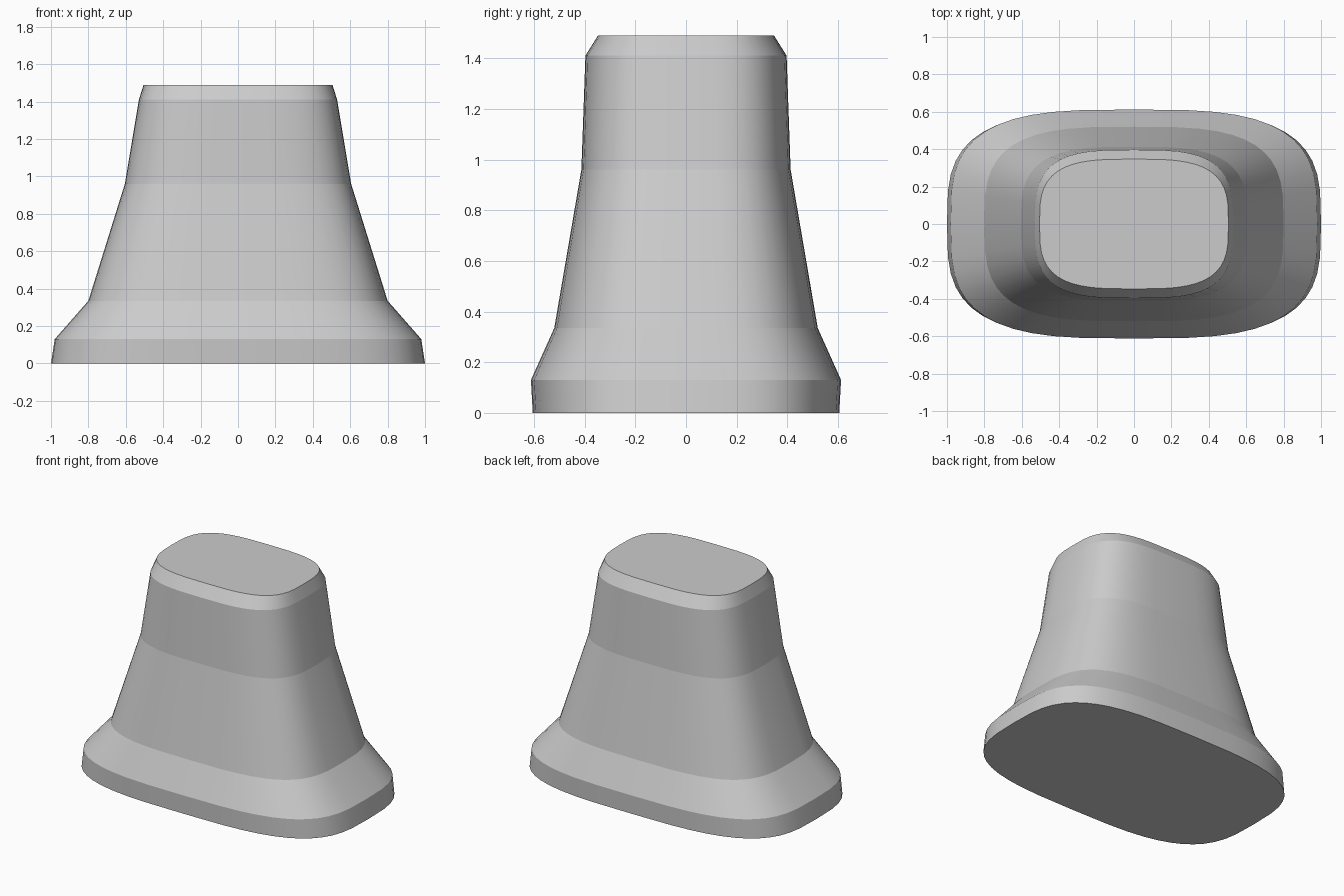
import bpy
import bmesh
from math import cos, sin, pi, copysign

cube = bpy.data.objects.get("Cube")
if cube:
    bpy.data.objects.remove(cube, do_unlink=True)

SIDES = 48
ROUNDNESS = 3.3

# Profile rings from the foot to the top: height, half width, half depth
RINGS = [
    (0.0, 1.0, 0.605),
    (0.13, 0.98, 0.612),
    (0.335, 0.8, 0.52),
    (0.96, 0.605, 0.413),
    (1.41, 0.53, 0.397),
    (1.49, 0.505, 0.347),
]


def rounded(value):
    return copysign(abs(value) ** (2 / ROUNDNESS), value)


def ring_verts(bm, z, half_x, half_y):
    angles = [2 * pi * i / SIDES for i in range(SIDES)]
    return [bm.verts.new((half_x * rounded(cos(a)), half_y * rounded(sin(a)), z))
            for a in angles]


# Plain grey finish
grey = bpy.data.materials.new("plain_grey")
grey.use_nodes = True
colour = (0.6, 0.6, 0.6, 1)
grey.diffuse_color = colour
grey.node_tree.nodes["Principled BSDF"].inputs["Base Color"].default_value = colour

# Tapered pedestal lofted through the rounded rings
bm = bmesh.new()
loops = [ring_verts(bm, *ring) for ring in RINGS]
for low, high in zip(loops, loops[1:]):
    for i in range(SIDES):
        j = (i + 1) % SIDES
        bm.faces.new((low[i], low[j], high[j], high[i])).smooth = True

# Flat foot and flat top
bm.faces.new(loops[0][::-1])
bm.faces.new(loops[-1])

# Crisp horizontal creases, smooth around the corners
for edge in bm.edges:
    a, b = edge.verts
    edge.smooth = abs(a.co.z - b.co.z) > 0.001

mesh = bpy.data.meshes.new("pedestal")
bm.to_mesh(mesh)
bm.free()
mesh.materials.append(grey)
pedestal = bpy.data.objects.new("pedestal", mesh)
bpy.context.collection.objects.link(pedestal)
